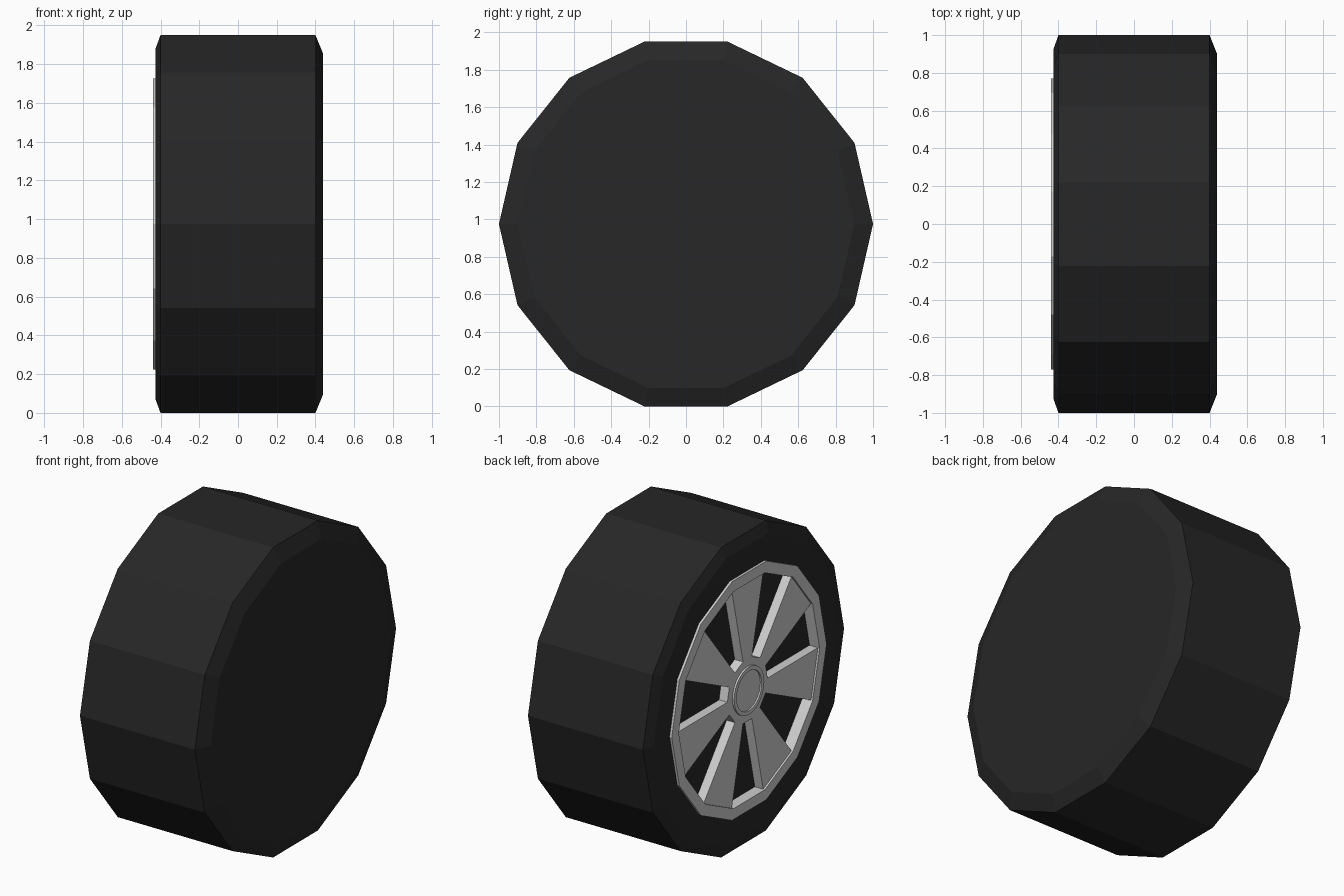
import bpy, bmesh, math

if "Cube" in bpy.data.objects:
    bpy.data.objects.remove(bpy.data.objects["Cube"])

SIDES = 14          # facets of the tyre and rim
CZ = 0.975          # axle height


def material(name, rgb):
    m = bpy.data.materials.new(name)
    m.diffuse_color = (*rgb, 1)
    m.use_nodes = True
    m.node_tree.nodes["Principled BSDF"].inputs["Base Color"].default_value = m.diffuse_color
    return m


rubber = material("black rubber", (0.02, 0.02, 0.02))
metal = material("grey metal", (0.62, 0.62, 0.62))


def ring(bm, x, r, n):
    """Ring of vertices around the axle, which runs along x."""
    return [bm.verts.new((x, r * math.cos(2 * math.pi * k / n),
                          CZ + r * math.sin(2 * math.pi * k / n))) for k in range(n)]


def finish(bm, name, mat):
    bmesh.ops.recalc_face_normals(bm, faces=bm.faces)
    me = bpy.data.meshes.new(name)
    bm.to_mesh(me)
    bm.free()
    me.materials.append(mat)
    ob = bpy.data.objects.new(name, me)
    bpy.context.collection.objects.link(ob)
    return ob


def lathe(name, profile, mat, n=SIDES, closed=False):
    """Spin an (x, radius) profile; open profiles get flat end caps."""
    bm = bmesh.new()
    rings = [ring(bm, x, r, n) for x, r in profile]
    pairs = list(zip(rings, rings[1:]))
    if closed:
        pairs.append((rings[-1], rings[0]))
    else:
        bm.faces.new(rings[0])
        bm.faces.new(rings[-1])
    for a, b in pairs:
        for k in range(n):
            j = (k + 1) % n
            bm.faces.new((a[k], a[j], b[j], b[k]))
    return finish(bm, name, mat)


# Tyre: solid back, chamfered shoulders, recess for the rim
lathe("tyre", [(0.44, 0.90), (0.40, 1.0), (-0.40, 1.0), (-0.425, 0.93),
               (-0.425, 0.75), (-0.37, 0.75)], rubber)

# Outer rim ring
lathe("rim", [(-0.37, 0.70), (-0.44, 0.70), (-0.44, 0.77), (-0.42, 0.77),
              (-0.42, 0.74), (-0.37, 0.74)], metal, closed=True)

# Seven wedge spokes around a flat hub, one on every other facet
bm = bmesh.new()
inner = ring(bm, -0.428, 0.20, SIDES)
outer = ring(bm, -0.428, 0.702, SIDES)
bm.faces.new(inner)
for k in range(1, SIDES, 2):
    j = (k + 1) % SIDES
    bm.faces.new((inner[k], inner[j], outer[j], outer[k]))
ext = bmesh.ops.extrude_face_region(bm, geom=bm.faces[:], use_keep_orig=True)
for v in ext["geom"]:
    if isinstance(v, bmesh.types.BMVert):
        v.co.x = -0.365
finish(bm, "spokes", metal)

# Centre cap: raised lip around a sunken disc
lathe("centre_cap", [(-0.40, 0.15), (-0.44, 0.15), (-0.44, 0.125), (-0.43, 0.125)],
      metal, n=28)
